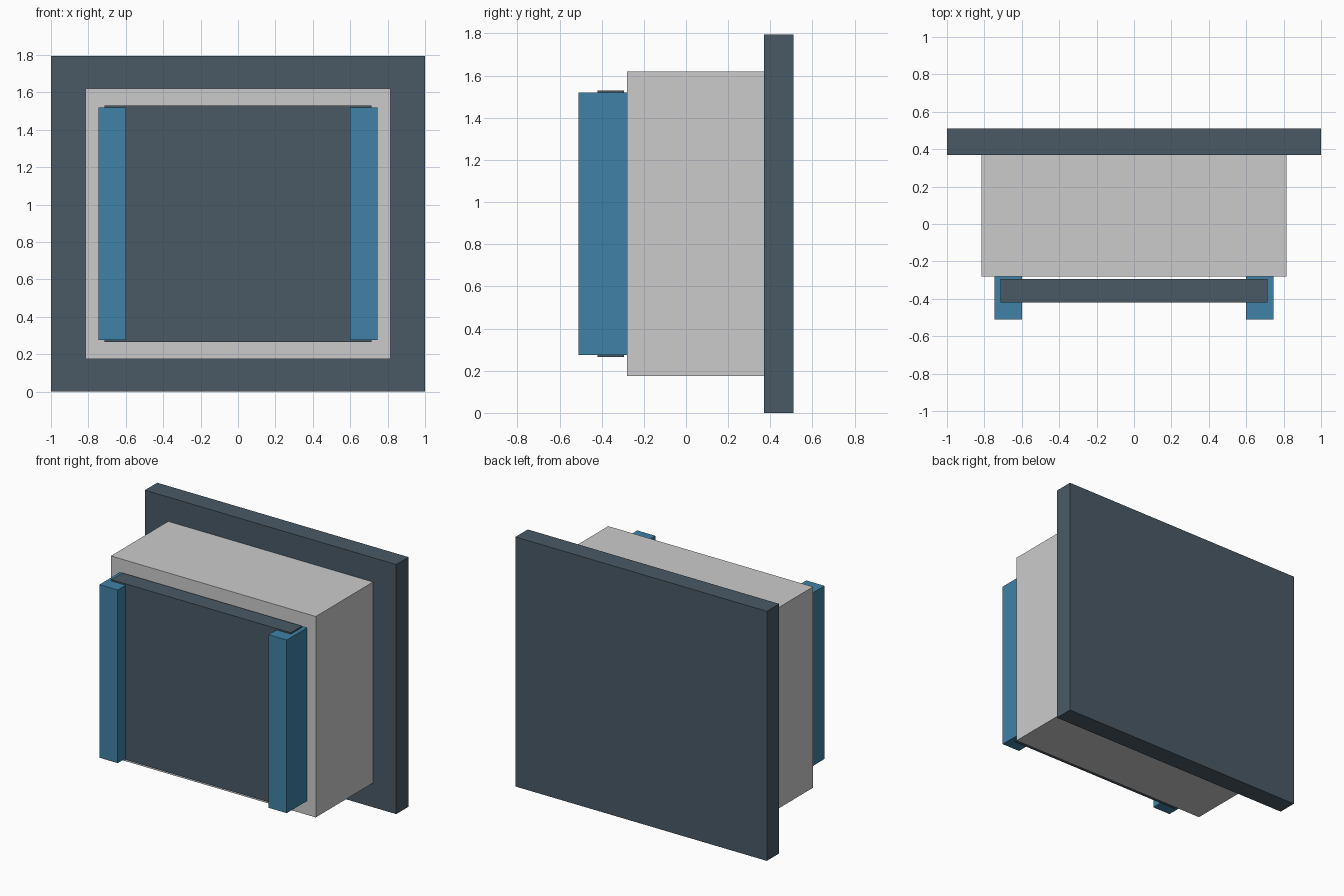
import bpy
import bmesh
from mathutils import Vector

if "Cube" in bpy.data.objects:
    bpy.data.objects.remove(bpy.data.objects["Cube"])


def material(name, rgb):
    mat = bpy.data.materials.new(name)
    mat.diffuse_color = (*rgb, 1)
    mat.use_nodes = True
    mat.node_tree.nodes["Principled BSDF"].inputs["Base Color"].default_value = mat.diffuse_color
    return mat


def box(name, lo, hi, mat=None):
    """Flat-faced box spanning two opposite corners."""
    lo, hi = Vector(lo), Vector(hi)
    bm = bmesh.new()
    bmesh.ops.create_cube(bm, size=1)
    bmesh.ops.scale(bm, vec=hi - lo, verts=bm.verts)
    mesh = bpy.data.meshes.new(name)
    bm.to_mesh(mesh)
    bm.free()
    obj = bpy.data.objects.new(name, mesh)
    obj.location = (lo + hi) / 2
    if mat:
        mesh.materials.append(mat)
    bpy.context.collection.objects.link(obj)
    return obj


slate = material("slate", (0.068, 0.102, 0.133))
blue = material("blue", (0.05, 0.225, 0.38))

# Large back plate
box("back_plate", (-1, 0.37, 0), (1, 0.51, 1.795), slate)

# Grey housing
box("housing", (-0.815, -0.28, 0.175), (0.815, 0.37, 1.62))

# Front panel, held between the rails just clear of the housing
box("front_panel", (-0.715, -0.42, 0.265), (0.715, -0.293, 1.53), slate)

# Upright side rails
for side, x0, x1 in (("left", -0.745, -0.6), ("right", 0.6, 0.745)):
    box(f"{side}_rail", (x0, -0.51, 0.275), (x1, -0.28, 1.52), blue)
